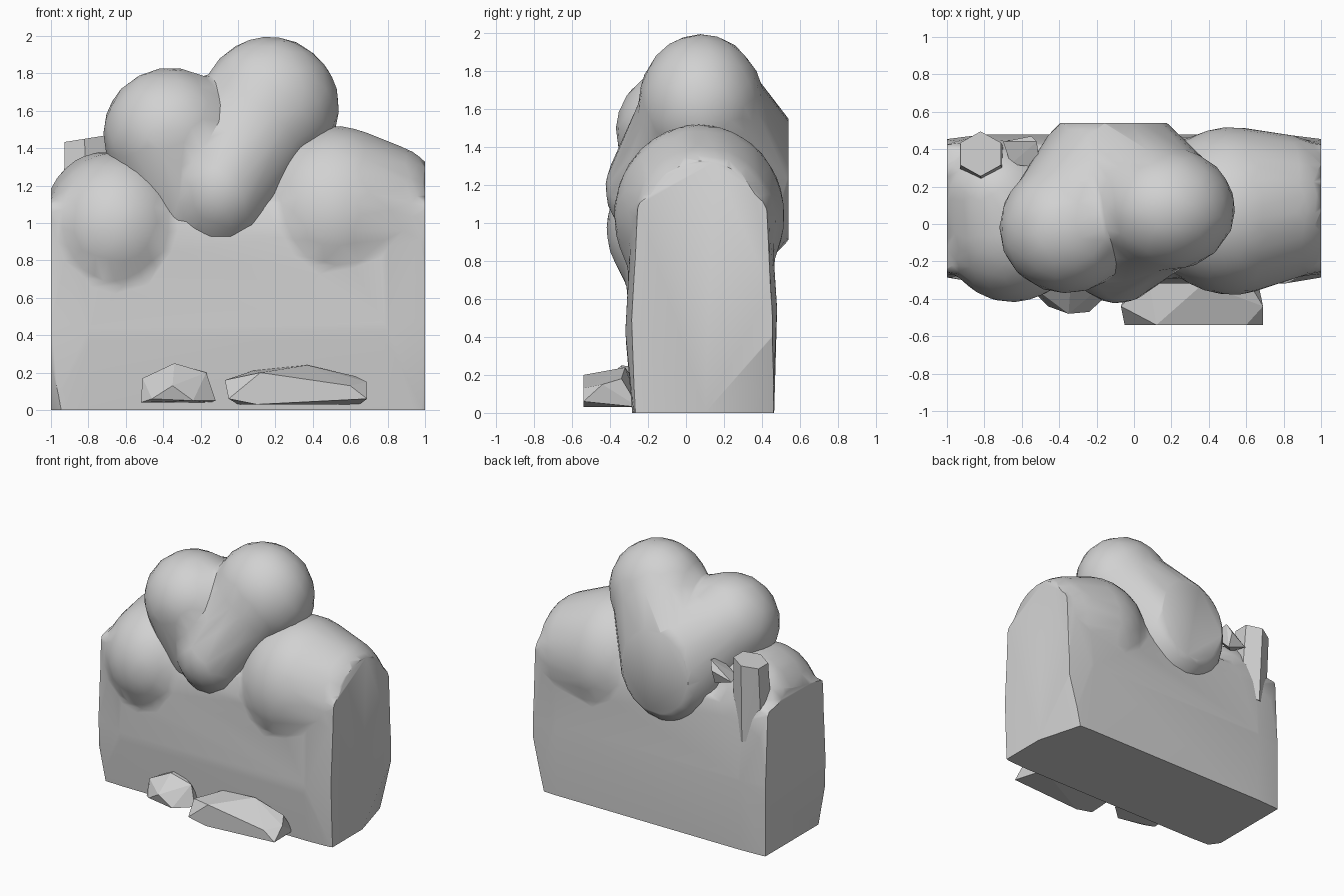
import bpy, bmesh, math
from mathutils import Matrix

if "Cube" in bpy.data.objects:
    bpy.data.objects.remove(bpy.data.objects["Cube"])

stone = bpy.data.materials.new("pale grey stone")
stone.diffuse_color = (0.64, 0.64, 0.64, 1)
stone.use_nodes = True
stone.node_tree.nodes["Principled BSDF"].inputs["Base Color"].default_value = stone.diffuse_color


def finish(name, bm):
    mesh = bpy.data.meshes.new(name)
    bmesh.ops.recalc_face_normals(bm, faces=bm.faces)
    bm.to_mesh(mesh)
    bm.free()
    mesh.materials.append(stone)
    ob = bpy.data.objects.new(name, mesh)
    bpy.context.collection.objects.link(ob)
    bpy.ops.object.select_all(action='DESELECT')
    ob.select_set(True)
    bpy.context.view_layer.objects.active = ob
    return ob


def hull(bm, points):
    verts = [bm.verts.new(p) for p in points]
    out = bmesh.ops.convex_hull(bm, input=verts)
    loose = {v for v in out['geom_interior'] if isinstance(v, bmesh.types.BMVert)}
    bmesh.ops.delete(bm, geom=list(loose), context='VERTS')


def lobe(*ellipsoids):
    """Points of one ellipsoid, or of several to be stretched into one lump."""
    tmp = bmesh.new()
    for centre, radii in ellipsoids:
        bmesh.ops.create_icosphere(tmp, subdivisions=4, radius=1, matrix=(
            Matrix.Translation(centre) @ Matrix.Diagonal((*radii, 1))))
    points = [v.co.copy() for v in tmp.verts]
    tmp.free()
    return points


def fuse(ob, voxel, smooth, ratio):
    """Merge overlapping lumps into one worn, coarse skin."""
    r = ob.modifiers.new("merge", 'REMESH')
    r.mode, r.voxel_size = 'VOXEL', voxel
    s = ob.modifiers.new("wear", 'SMOOTH')
    s.factor, s.iterations = 0.5, smooth
    d = ob.modifiers.new("coarsen", 'DECIMATE')
    d.ratio = ratio
    for m in [r, s, d]:
        bpy.ops.object.modifier_apply(modifier=m.name)


def clip(ob, point, normal):
    """Slice off everything beyond a plane and cap the cut."""
    bm = bmesh.new()
    bm.from_mesh(ob.data)
    cut = bmesh.ops.bisect_plane(bm, geom=bm.verts[:] + bm.edges[:] + bm.faces[:],
                                 plane_co=point, plane_no=normal, clear_outer=True)
    edges = [e for e in cut['geom_cut'] if isinstance(e, bmesh.types.BMEdge)]
    if edges:
        bmesh.ops.holes_fill(bm, edges=edges)
    bm.to_mesh(ob.data)
    bm.free()


# Main block with two rounded shoulders
bm = bmesh.new()
hull(bm, [(x * sx, y, z) for sx in (-1, 1) for x, y, z in (
    (1.03, -0.26, -0.15), (1.03, 0.45, -0.15), (0.8, -0.27, -0.15), (0.8, 0.46, -0.15),
    (1.04, -0.28, 0.5), (1.04, 0.45, 0.5), (0.8, -0.32, 0.42), (0.8, 0.48, 0.55),
    (1.03, -0.25, 1.12), (1.03, 0.42, 1.12), (0.8, -0.29, 0.95), (0.8, 0.45, 1.0))])
hull(bm, lobe(((-0.65, 0.0, 0.97), (0.39, 0.42, 0.41)),
              ((-0.72, 0.16, 0.98), (0.33, 0.29, 0.4)),
              ((-0.65, 0.08, 0.6), (0.3, 0.32, 0.3))))
hull(bm, lobe(((0.52, 0.07, 1.04), (0.45, 0.45, 0.48)),
              ((0.8, 0.09, 1.01), (0.32, 0.39, 0.41)),
              ((0.5, 0.08, 0.7), (0.42, 0.33, 0.3))))
body = finish("boulder_body", bm)
fuse(body, 0.025, 9, 0.03)
for point, normal in (((0, 0, 0), (0, 0, -1)), ((1, 0, 0), (1, 0, 0)),
                      ((-1, 0, 0), (-1, 0, 0)),
                      ((1, 0.1, 0), (0.9, 0.25, -0.22)),
                      ((-1, -0.2, 0), (-0.7, -0.5, -0.15))):
    clip(body, point, normal)
bpy.ops.object.shade_smooth_by_angle(angle=math.radians(45))

# Upper cluster: two round heads stretched down into a shared trunk
head = ((0.17, 0.08, 1.62), (0.37, 0.33, 0.375))
side_head = ((-0.36, -0.02, 1.48), (0.36, 0.35, 0.35))
back = ((-0.11, 0.29, 1.23), (0.41, 0.35, 0.46))
bm = bmesh.new()
hull(bm, lobe(head))
hull(bm, lobe(((0.14, 0.06, 1.6), (0.34, 0.29, 0.34)),
              ((-0.09, -0.05, 1.18), (0.3, 0.375, 0.33)),
              ((-0.1, 0.0, 0.98), (0.26, 0.29, 0.2))))
hull(bm, lobe(side_head, ((-0.3, 0.05, 1.1), (0.26, 0.34, 0.3))))
hull(bm, lobe(((0.17, 0.1, 1.6), (0.34, 0.3, 0.34)), back))
hull(bm, lobe(((-0.36, 0.02, 1.46), (0.33, 0.32, 0.32)), back))
cluster = finish("upper_cluster", bm)
fuse(cluster, 0.025, 3, 0.035)
clip(cluster, (0, 0.54, 0), (0, 1, 0))
bpy.ops.object.shade_smooth_by_angle(angle=math.radians(45))

# Six-sided stump and splinter behind the left shoulder
bm = bmesh.new()
ring = [(math.sin(i * math.pi / 3), math.cos(i * math.pi / 3)) for i in range(6)]
hull(bm, [(-0.82 + 0.125 * s, 0.375 + 0.12 * c, 1.45 + 0.02 * s) for s, c in ring]
     + [(-0.81 + 0.14 * s, 0.33 + 0.14 * c, 0.85) for s, c in ring])
finish("stump", bm)
bm = bmesh.new()
hull(bm, [(-0.7, 0.44, 1.27), (-0.55, 0.47, 1.33), (-0.52, 0.44, 1.4),
          (-0.66, 0.32, 1.27), (-0.5, 0.3, 1.36), (-0.55, 0.43, 1.22)])
finish("splinter", bm)

# Loose stones at the foot
bm = bmesh.new()
hull(bm, [(-0.52, -0.38, 0.04), (-0.51, -0.36, 0.17), (-0.34, -0.34, 0.25),
          (-0.17, -0.33, 0.2), (-0.12, -0.36, 0.05), (-0.35, -0.48, 0.13),
          (-0.46, -0.44, 0.06), (-0.24, -0.47, 0.05), (-0.5, -0.25, 0.04),
          (-0.15, -0.25, 0.04), (-0.34, -0.25, 0.24)])
finish("small_stone", bm)
bm = bmesh.new()
hull(bm, [(-0.07, -0.44, 0.16), (-0.05, -0.54, 0.06), (0.12, -0.54, 0.2),
          (0.6, -0.54, 0.13), (0.69, -0.54, 0.06), (0.69, -0.44, 0.15),
          (0.63, -0.34, 0.18), (0.37, -0.32, 0.24), (0.08, -0.3, 0.21),
          (0.1, -0.54, 0.03), (0.65, -0.25, 0.03), (0.0, -0.25, 0.03)])
finish("long_stone", bm)
